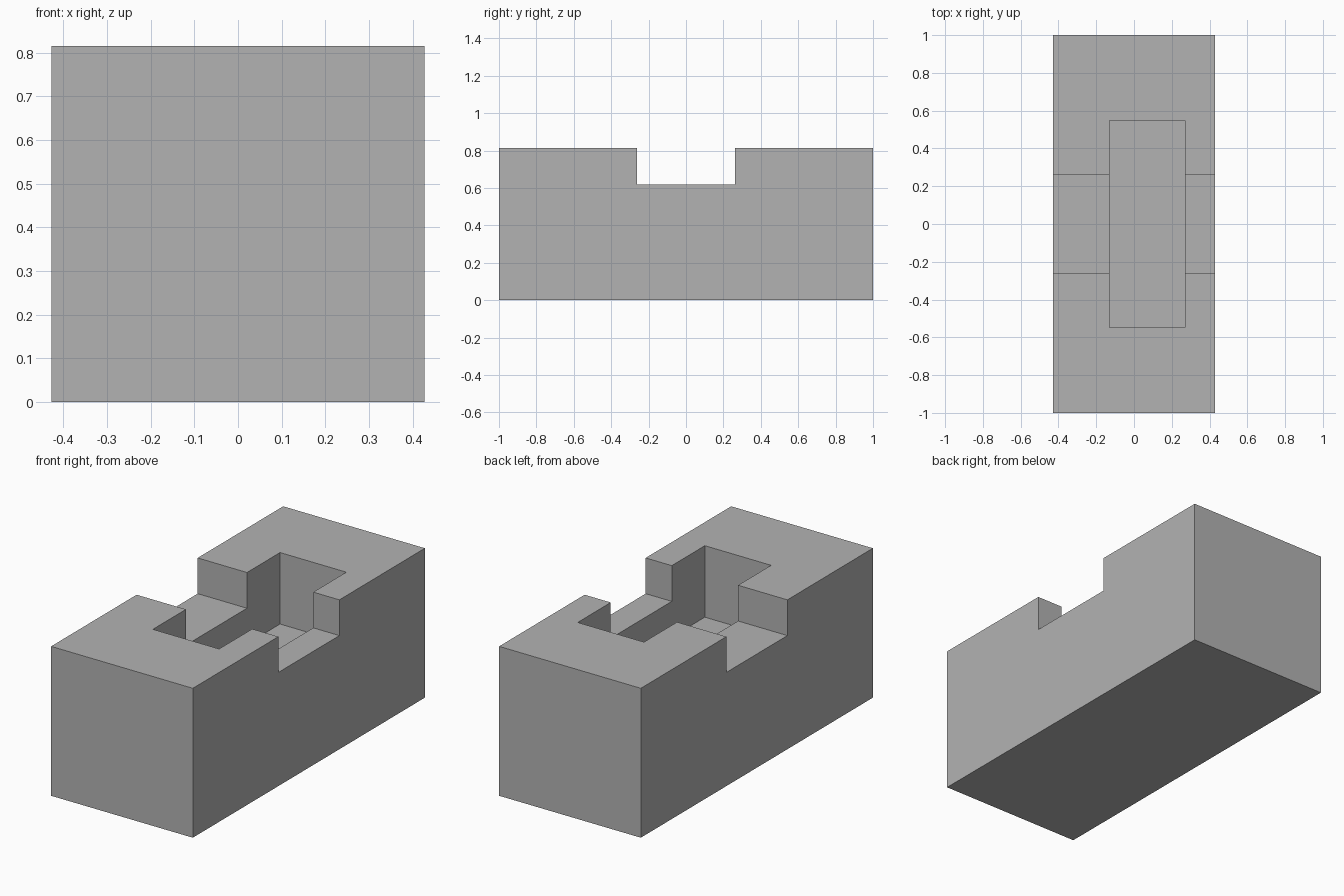
import bpy

cube = bpy.data.objects.get("Cube")
if cube:
    bpy.data.objects.remove(cube, do_unlink=True)

WIDTH, LENGTH, HEIGHT = 0.855, 2.0, 0.815
SLOT_HALF, SLOT_FLOOR = 0.263, 0.62
POCKET_HALF, POCKET_FLOOR = 0.548, 0.425
TOP = HEIGHT + 0.2

grey = bpy.data.materials.new("plain_grey")
grey.use_nodes = True
colour = (0.45, 0.45, 0.45, 1)
grey.diffuse_color = colour
grey.node_tree.nodes["Principled BSDF"].inputs["Base Color"].default_value = colour


def box(name, low, high):
    """Axis-aligned box between two corners."""
    centre = [(a + b) / 2 for a, b in zip(low, high)]
    bpy.ops.mesh.primitive_cube_add(size=1, location=centre)
    ob = bpy.context.object
    ob.name = name
    ob.scale = [b - a for a, b in zip(low, high)]
    bpy.ops.object.transform_apply(location=True, rotation=False, scale=True)
    ob.data.materials.append(grey)
    return ob


def cut(target, cutter):
    """Subtract the cutter from the target and discard it."""
    cutter.hide_render = True
    mod = target.modifiers.new(cutter.name, 'BOOLEAN')
    mod.operation = 'DIFFERENCE'
    mod.solver = 'EXACT'
    mod.object = cutter
    bpy.ops.object.select_all(action='DESELECT')
    target.select_set(True)
    bpy.context.view_layer.objects.active = target
    bpy.ops.object.modifier_apply(modifier=mod.name)
    bpy.data.objects.remove(cutter, do_unlink=True)


# Solid block
block = box("block", (-WIDTH / 2, -LENGTH / 2, 0), (WIDTH / 2, LENGTH / 2, HEIGHT))

# Slot running right across the top
cut(block, box("cross_slot", (-WIDTH, -SLOT_HALF, SLOT_FLOOR), (WIDTH, SLOT_HALF, TOP)))

# Deeper off-centre pocket running lengthwise
cut(block, box("pocket", (-0.13, -POCKET_HALF, POCKET_FLOOR), (0.27, POCKET_HALF, TOP)))
